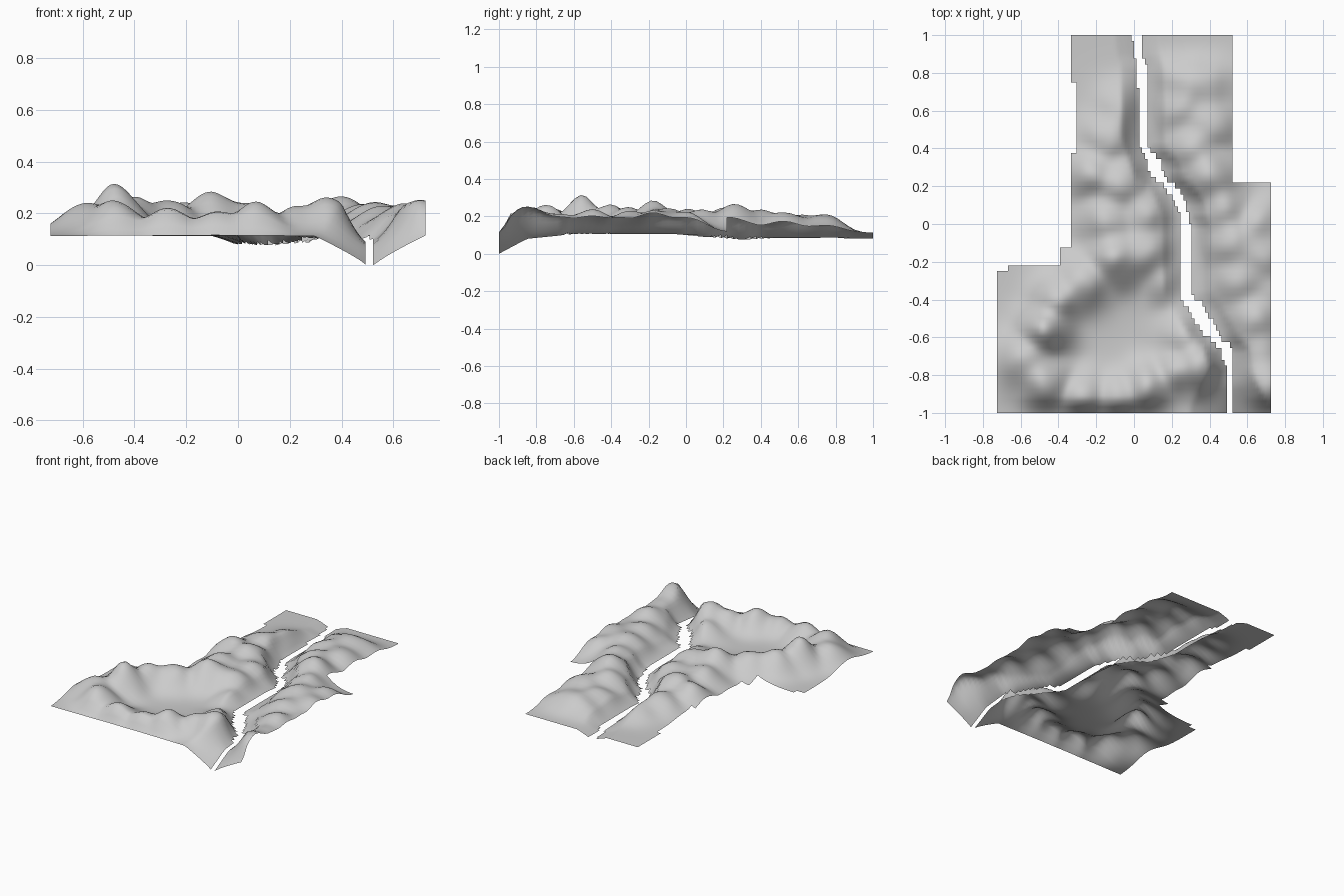
import bpy, bmesh, math
from mathutils import Vector, noise

# (y, x) edges of the gorge that splits the land
GORGE_WEST = [(-1, .495), (-.75, .49), (-.65, .45), (-.58, .37), (-.48, .30), (-.39, .25),
              (-.37, .245), (.05, .245), (.12, .21), (.2, .165), (.24, .10), (.35, .06),
              (.45, .025), (.85, .02), (.88, 0), (1, -.01)]
GORGE_EAST = [(-1, .525), (-.66, .525), (-.6, .46), (-.52, .42), (-.42, .36), (-.38, .31),
              (0, .31), (.02, .285), (.12, .28), (.2, .22), (.25, .16), (.33, .145),
              (.4, .07), (.86, .065), (.88, .05), (1, .04)]
# (y, z) height of the gorge rim
RIM = [(-1, .0), (-.85, .08), (-.6, .105), (-.05, .105), (.1, .09), (.3, .075), (.5, .085), (1, .08)]

# Hills: x, y, height above the plain, radius
WEST_HILLS = [(-.47, -.56, .20, .13), (-.58, -.72, .13, .15), (-.47, -.84, .14, .13),
              (-.27, -.91, .11, .12), (-.08, -.92, .10, .12), (.07, -.86, .135, .12),
              (.22, -.78, .115, .11), (.35, -.75, .155, .13), (.28, -.60, .09, .13),
              (-.40, -.40, .15, .13), (-.27, -.31, .145, .14), (-.10, -.18, .17, .15),
              (.06, -.14, .13, .14), (.16, -.30, .07, .11), (-.14, .02, .13, .15),
              (.05, .05, .115, .14), (-.22, .26, .13, .13), (-.07, .22, .14, .14),
              (-.13, .45, .11, .14), (-.06, .6, .08, .14)]
EAST_HILLS = [(.69, -.84, .145, .15), (.66, -.66, .10, .14), (.64, -.5, .125, .15),
              (.72, -.36, .08, .13), (.56, -.3, .12, .15), (.68, -.17, .12, .15),
              (.52, -.1, .135, .15), (.66, 0, .11, .13), (.47, .08, .12, .15),
              (.4, .25, .155, .15), (.31, .4, .12, .14), (.4, .52, .115, .15),
              (.25, .6, .09, .14), (.35, .75, .10, .18), (.22, .8, .06, .13)]
PLAIN = .113


def along(points, t):
    for (a, u), (b, v) in zip(points, points[1:]):
        if t <= b:
            return u + (v - u) * max(0, t - a) / (b - a)
    return points[-1][1]


def smooth(t):
    t = min(1, max(0, t))
    return t * t * (3 - 2 * t)


def height(x, y, hills, rim_distance):
    total = sum((h * math.exp(-((x - cx) ** 2 + (y - cy) ** 2) / r ** 2)) ** 3
                for cx, cy, h, r in hills)
    h = .97 * total ** (1 / 3)
    h += .10 * h * noise.noise(Vector((x * 9, y * 9, 2)))
    h *= smooth((y + 1.01) / .08) * smooth((1 - y) / .25)
    z = PLAIN + min(h, .205)
    # banks widen toward the mouth of the gorge
    width = .09 + .11 * smooth((-.75 - y) / .25)
    k = min(1, max(0, rim_distance / width))
    rim = along(RIM, y)
    return max(0, rim + (z - rim) * k ** .85)


def west_limit(y):
    for top, x in [(-.25, -.725), (-.21, -.66), (-.12, -.39), (.37, -.34), (.74, -.30)]:
        if y < top:
            return x
    return -.34


def in_west(x, y):
    return west_limit(y) < x < along(GORGE_WEST, y)


def in_east(x, y):
    return along(GORGE_EAST, y) < x < (.725 if y < .22 else .515)


def build_land(name, inside, hills, gorge, side):
    nx, ny = 100, 64
    bm = bmesh.new()
    verts = {}

    def vert(i, j):
        if (i, j) not in verts:
            x, y = -.725 + 1.45 * i / nx, -1 + 2 * j / ny
            d = side * (x - along(gorge, y))
            verts[i, j] = bm.verts.new((x, y, height(x, y, hills, d)))
        return verts[i, j]

    for j in range(ny):
        for i in range(nx):
            if inside(-.725 + 1.45 * (i + .5) / nx, -1 + 2 * (j + .5) / ny):
                bm.faces.new([vert(i, j), vert(i + 1, j), vert(i + 1, j + 1), vert(i, j + 1)])
    for f in bm.faces:
        f.smooth = True
    mesh = bpy.data.meshes.new(name)
    bm.to_mesh(mesh)
    bm.free()
    bpy.context.collection.objects.link(bpy.data.objects.new(name, mesh))


# Two sheets of terrain, one on each side of the gorge
build_land("west_land", in_west, WEST_HILLS, GORGE_WEST, -1)
build_land("east_land", in_east, EAST_HILLS, GORGE_EAST, 1)
